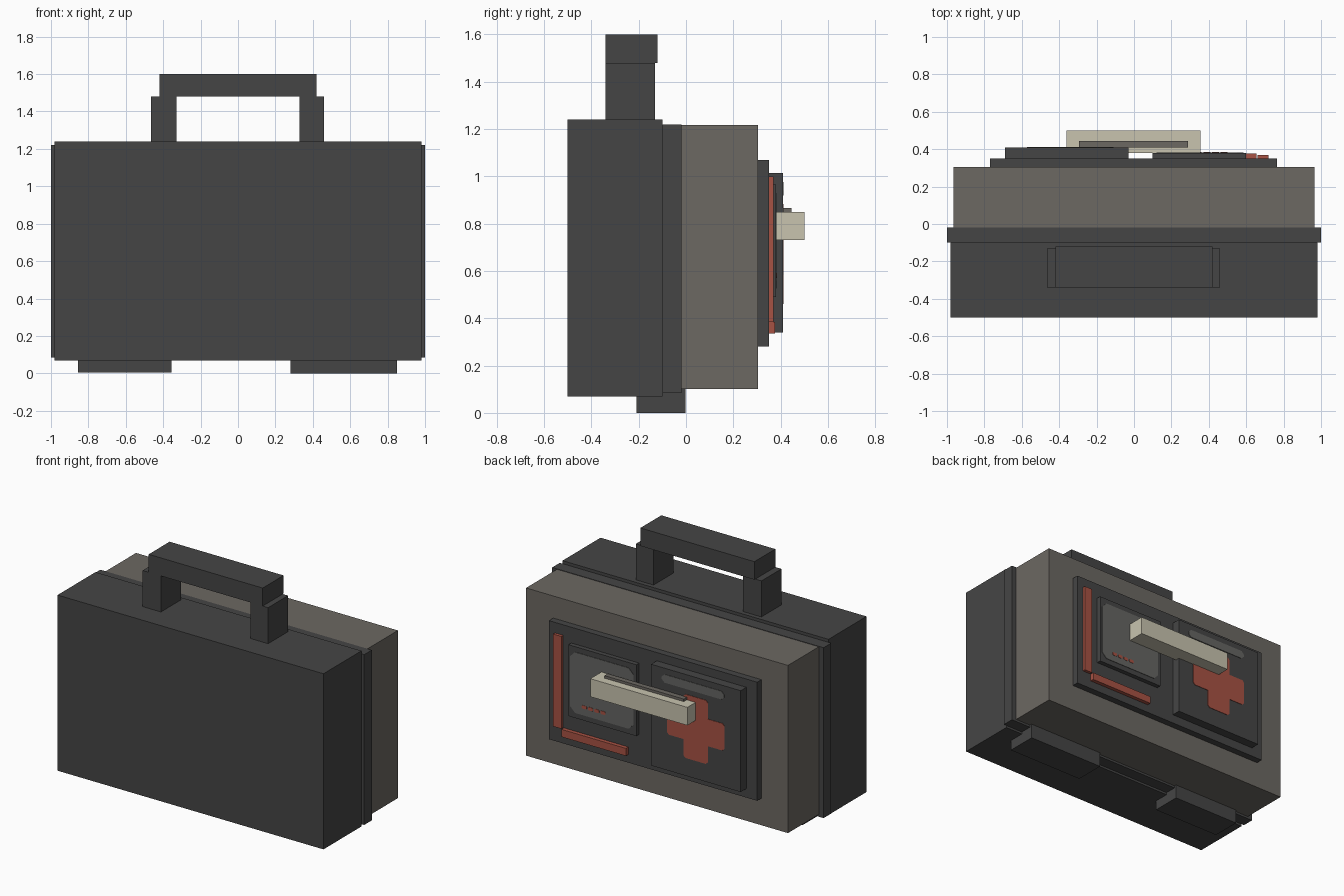
import bpy
import bmesh

cube = bpy.data.objects.get("Cube")
if cube:
    bpy.data.objects.remove(cube, do_unlink=True)


def material(name, rgb):
    m = bpy.data.materials.new(name)
    m.use_nodes = True
    m.diffuse_color = (*rgb, 1)
    m.node_tree.nodes["Principled BSDF"].inputs["Base Color"].default_value = (*rgb, 1)
    return m


CHARCOAL = material("charcoal", (0.06, 0.06, 0.06))
GREY = material("warm_grey", (0.15, 0.138, 0.122))
LABEL = material("label_grey", (0.13, 0.13, 0.123))
RED = material("dull_red", (0.39, 0.085, 0.057))
CREAM = material("cream", (0.58, 0.55, 0.43))


def finish(name, bm, mat):
    bmesh.ops.recalc_face_normals(bm, faces=bm.faces)
    mesh = bpy.data.meshes.new(name)
    bm.to_mesh(mesh)
    bm.free()
    mesh.materials.append(mat)
    obj = bpy.data.objects.new(name, mesh)
    bpy.context.collection.objects.link(obj)
    return obj


def box(name, mat, x, y, z):
    """Box given by its (min, max) range on each axis."""
    bm = bmesh.new()
    bmesh.ops.create_cube(bm, size=1)
    for v in bm.verts:
        for i, (lo, hi) in enumerate((x, y, z)):
            v.co[i] = hi if v.co[i] > 0 else lo
    return finish(name, bm, mat)


def plate(name, mat, outline, y, thickness=0.005):
    """Thin plate with an (x, z) outline, lying on the plane y."""
    bm = bmesh.new()
    face = bm.faces.new([bm.verts.new((px, y, pz)) for px, pz in outline])
    new = bmesh.ops.extrude_face_region(bm, geom=[face])["geom"]
    bmesh.ops.translate(bm, vec=(0, thickness, 0),
                        verts=[g for g in new if isinstance(g, bmesh.types.BMVert)])
    return finish(name, bm, mat)


def cut_rect(x0, x1, z0, z1, c):
    """Rectangle outline with cut corners."""
    return [(x0 + c, z0), (x1 - c, z0), (x1, z0 + c), (x1, z1 - c),
            (x1 - c, z1), (x0 + c, z1), (x0, z1 - c), (x0, z0 + c)]


# Case halves and the rim between them
box("case_base", CHARCOAL, (-0.98, 0.98), (-0.5, -0.1), (0.07, 1.24))
box("case_rim", CHARCOAL, (-1, 1), (-0.1, -0.02), (0.085, 1.22))
box("case_lid", GREY, (-0.965, 0.965), (-0.02, 0.305), (0.1, 1.217))

# Feet
box("foot_right", CHARCOAL, (-0.855, -0.355), (-0.205, -0.005), (0.005, 0.1))
box("foot_left", CHARCOAL, (0.28, 0.85), (-0.21, -0.003), (0, 0.1))

# Carrying handle
for side, x in (("right", (-0.465, -0.33)), ("left", (0.33, 0.46))):
    box("handle_post_" + side, CHARCOAL, x, (-0.34, -0.13), (1.24, 1.48))
box("handle_grip", CHARCOAL, (-0.42, 0.42), (-0.34, -0.12), (1.48, 1.6))

# Raised panels on the lid
box("back_panel", CHARCOAL, (-0.77, 0.765), (0.305, 0.35), (0.28, 1.07))
box("cross_panel", CHARCOAL, (-0.69, -0.03), (0.35, 0.41), (0.34, 1.015))
box("screen_panel", CHARCOAL, (0.1, 0.6), (0.35, 0.38), (0.49, 0.965))

# Red trim strips
box("trim_upright", RED, (0.66, 0.72), (0.35, 0.37), (0.385, 1.0))
box("trim_lower", RED, (0.18, 0.655), (0.35, 0.376), (0.335, 0.385))

# Medical cross: one quarter of the outline, turned four times
arm, reach, chamfer = 0.09, 0.212, 0.015
quarter = [(arm, arm), (arm, reach - chamfer), (arm - chamfer, reach),
           (chamfer - arm, reach), (-arm, reach - chamfer)]
cross = []
for turn in range(4):
    cross += quarter
    quarter = [(-z, x) for x, z in quarter]
plate("red_cross", RED, [(x - 0.36, z + 0.672) for x, z in cross], 0.41, 0.003)

# Labels
plate("cross_label", LABEL, cut_rect(-0.57, -0.11, 0.92, 0.975, 0.02), 0.41, 0.003)
plate("screen", LABEL, cut_rect(0.12, 0.585, 0.525, 0.93, 0.035), 0.38, 0.003)
for i in range(4):
    x = 0.325 + i * 0.046
    plate("screen_mark", RED, cut_rect(x, x + 0.037, 0.57, 0.592, 0.006), 0.383, 0.002)

# Latch bar with its inset strip
box("latch_bar", CREAM, (-0.36, 0.355), (0.38, 0.5), (0.73, 0.85))
box("latch_strip", GREY, (-0.295, 0.29), (0.41, 0.445), (0.85, 0.867))
